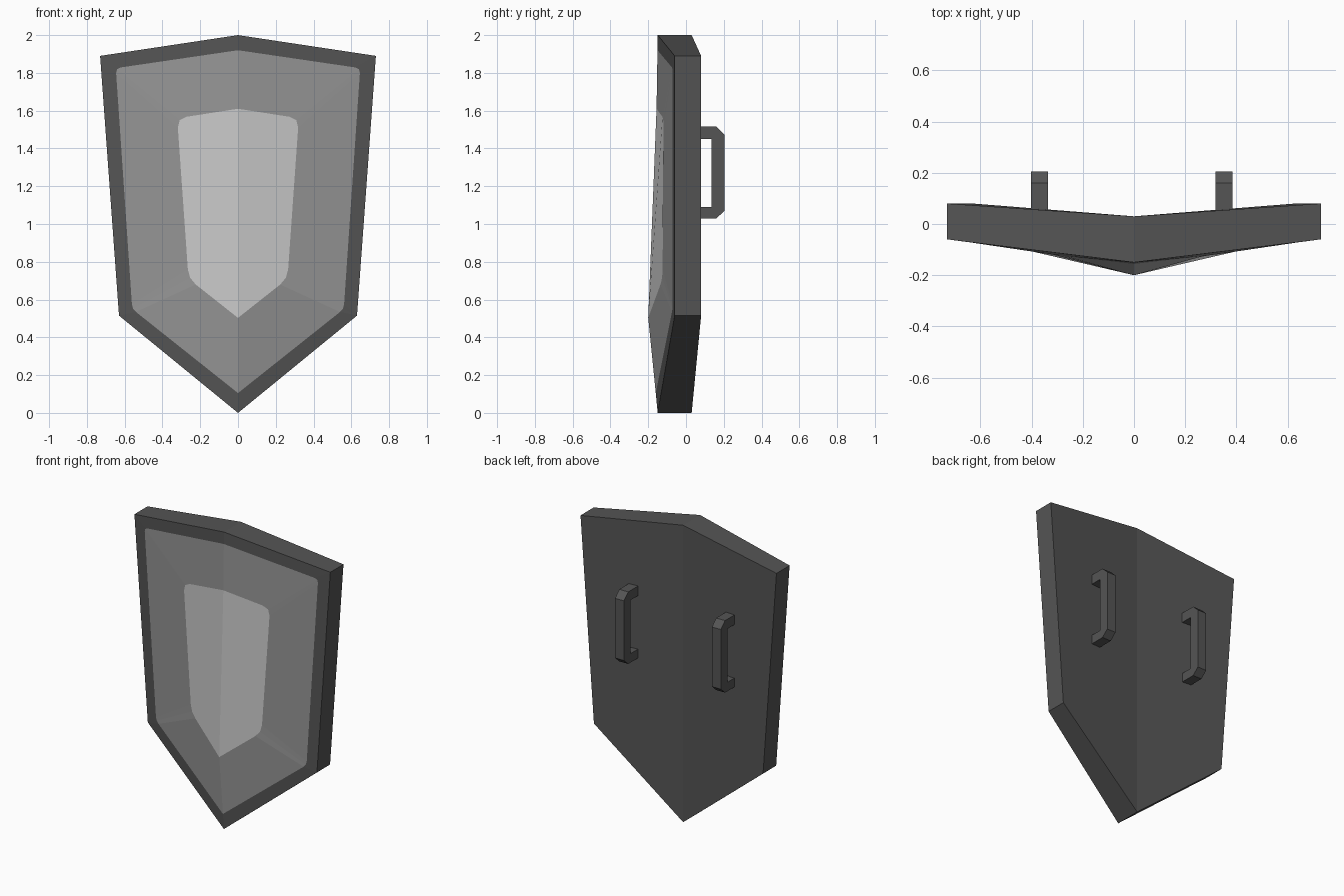
import bpy
import bmesh
from mathutils import Vector

if "Cube" in bpy.data.objects:
    bpy.data.objects.remove(bpy.data.objects["Cube"], do_unlink=True)


def material(name, value):
    mat = bpy.data.materials.new(name)
    mat.use_nodes = True
    colour = (value, value, value, 1)
    mat.diffuse_color = colour
    mat.node_tree.nodes["Principled BSDF"].inputs["Base Color"].default_value = colour
    return mat


dark = material("dark grey", 0.09)
middle = material("middle grey", 0.30)
light = material("light grey", 0.58)


def make_object(name, bm, mats):
    bmesh.ops.recalc_face_normals(bm, faces=bm.faces)
    mesh = bpy.data.meshes.new(name)
    bm.to_mesh(mesh)
    bm.free()
    for mat in mats:
        mesh.materials.append(mat)
    obj = bpy.data.objects.new(name, mesh)
    bpy.context.collection.objects.link(obj)
    return obj


def half_ring(points, radius):
    """Top centre, shoulder, hip, bottom point; rounds the two corners."""
    pts = [Vector(p) for p in points]
    ring = [pts[0]]
    for i in (1, 2):
        a = pts[i] + (pts[i - 1] - pts[i]).normalized() * radius
        b = pts[i] + (pts[i + 1] - pts[i]).normalized() * radius
        ring += [a, (a + b + 2 * pts[i]) / 4, b]
    return ring + [pts[3]]


# Half outlines, from the back plate forward to the raised centre
back = [(0, 0.03, 2), (0.73, 0.08, 1.89), (0.63, 0.08, 0.515), (0, 0.03, 0)]
edge = [(0, -0.15, 2), (0.73, -0.06, 1.89), (0.63, -0.06, 0.515), (0, -0.15, 0)]
inner = [(0, -0.151, 1.92), (0.647, -0.071, 1.825), (0.56, -0.071, 0.55), (0, -0.16, 0.105)]
boss = [(0, -0.156, 1.61), (0.322, -0.119, 1.56), (0.262, -0.124, 0.71), (0, -0.2, 0.503)]
spread = [0, 1, 1, 1, 2, 2, 2, 3]

# Shield body: nested outlines bridged on each half
bm = bmesh.new()
for side in (1, -1):
    rings = []
    for outline, radius in ((back, 0), (edge, 0), (inner, 0.025), (boss, 0.05)):
        pts = half_ring(outline, radius) if radius else [Vector(p) for p in outline]
        verts = [bm.verts.new((p.x * side, p.y, p.z)) for p in pts]
        rings.append(verts if radius else [verts[i] for i in spread])
    bm.faces.new(rings[0][i] for i in (0, 1, 4, 7))
    bm.faces.new(rings[3]).material_index = 2
    for k in range(3):
        for i in range(7):
            quad = [rings[k][i], rings[k][i + 1], rings[k + 1][i + 1], rings[k + 1][i]]
            corners = list(dict.fromkeys(quad))
            if len(corners) > 2:
                bm.faces.new(corners).material_index = 1 if k == 2 else 0
bmesh.ops.remove_doubles(bm, verts=bm.verts, dist=0.0005)
make_object("shield_body", bm, [dark, middle, light])

# Grip handles: chamfered bracket profile extruded across its width
outer = [(0.04, 1.03), (0.16, 1.03), (0.205, 1.07), (0.205, 1.472), (0.16, 1.515), (0.04, 1.515)]
inside = [(0.04, 1.09), (0.135, 1.09), (0.135, 1.09), (0.135, 1.45), (0.135, 1.45), (0.04, 1.45)]
for name, x in (("left_handle", 0.352), ("right_handle", -0.37)):
    bm = bmesh.new()
    loops = [[bm.verts.new((x + dx, y, z)) for y, z in pts]
             for dx in (-0.033, 0.033) for pts in (outer, inside)]
    for i in range(5):
        for a, b in ((0, 1), (2, 3), (0, 2), (1, 3)):
            bm.faces.new((loops[a][i], loops[a][i + 1], loops[b][i + 1], loops[b][i]))
    for i in (0, 5):
        bm.faces.new((loops[0][i], loops[1][i], loops[3][i], loops[2][i]))
    bmesh.ops.remove_doubles(bm, verts=bm.verts, dist=0.0005)
    make_object(name, bm, [dark])
